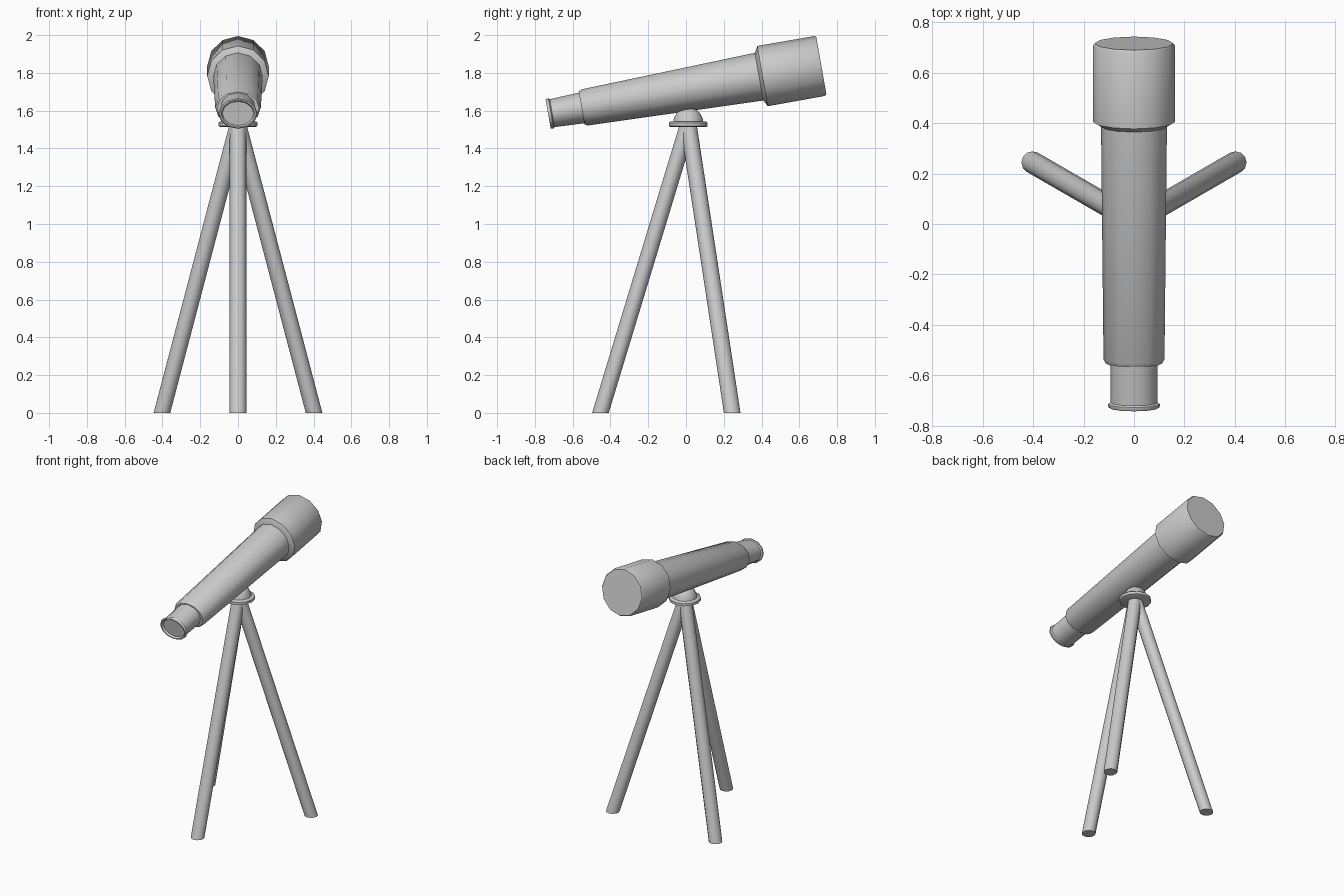
import bpy, bmesh, math
from mathutils import Vector

if "Cube" in bpy.data.objects:
    bpy.data.objects.remove(bpy.data.objects["Cube"])

SEG = 12
grey = bpy.data.materials.new("light_grey")
grey.diffuse_color = (0.6, 0.6, 0.6, 1)
grey.use_nodes = True
grey.node_tree.nodes["Principled BSDF"].inputs["Base Color"].default_value = grey.diffuse_color


def loft(name, rings, right, up):
    """Closed skin through rings of (centre, radius along right, radius along up)."""
    bm = bmesh.new()
    loops = []
    for centre, ra, rb in rings:
        loop = []
        for i in range(SEG):
            a = 2 * math.pi * i / SEG
            loop.append(bm.verts.new(centre + right * (ra * math.cos(a)) + up * (rb * math.sin(a))))
        loops.append(loop)
    for a, b in zip(loops, loops[1:]):
        for i in range(SEG):
            j = (i + 1) % SEG
            bm.faces.new((a[i], a[j], b[j], b[i]))
    bm.faces.new(loops[0][::-1])
    bm.faces.new(loops[-1])
    bmesh.ops.recalc_face_normals(bm, faces=bm.faces)
    mesh = bpy.data.meshes.new(name)
    bm.to_mesh(mesh)
    bm.free()
    mesh.materials.append(grey)
    obj = bpy.data.objects.new(name, mesh)
    bpy.context.collection.objects.link(obj)
    bpy.ops.object.select_all(action='DESELECT')
    obj.select_set(True)
    bpy.context.view_layer.objects.active = obj
    bpy.ops.object.shade_smooth_by_angle(angle=math.radians(42))
    return obj


X, Y, Z = Vector((1, 0, 0)), Vector((0, 1, 0)), Vector((0, 0, 1))

# Optical axis, tilted up towards the back
tilt = math.radians(10)
axis = Vector((0, math.cos(tilt), math.sin(tilt)))
axis_up = Vector((0, -math.sin(tilt), math.cos(tilt)))
eye_end = Vector((0, -0.73, 1.583))


def barrel(name, profile):
    """Profile entries: distance along axis, half width, half height."""
    loft(name, [(eye_end + axis * s, rx, rz) for s, rx, rz in profile], X, axis_up)


# Eyepiece with flared rim and recessed lens
barrel("eyepiece", [(0.014, 0.083, 0.065), (0.0, 0.09, 0.071), (0.0, 0.098, 0.077),
                    (0.006, 0.103, 0.081), (0.016, 0.103, 0.081), (0.022, 0.093, 0.075),
                    (0.20, 0.093, 0.083)])

# Tapered main tube with a chamfered front edge
barrel("main_tube", [(0.18, 0.112, 0.088), (0.196, 0.121, 0.097), (1.16, 0.131, 0.129)])

# Wide hood around the large lens
barrel("lens_hood", [(1.134, 0.131, 0.128), (1.153, 0.163, 0.162),
                     (1.459, 0.163, 0.161), (1.469, 0.156, 0.155)])

# Swivel mount: dome and plate
mount_y = 0.012


def upright(name, profile):
    loft(name, [(Vector((0, mount_y, z)), r, r) for z, r in profile], X, Y)


upright("mount_dome", [(1.53, 0.082), (1.56, 0.076), (1.59, 0.06), (1.607, 0.04), (1.615, 0.02)])
upright("mount_plate", [(1.513, 0.092), (1.518, 0.103), (1.536, 0.103), (1.542, 0.096)])

# Three splayed legs with level feet
for i, name in enumerate(("front_leg", "right_leg", "left_leg")):
    a = math.radians(-90 + 120 * i)
    out = Vector((math.cos(a), math.sin(a), 0))
    side = Z.cross(out)
    base = Vector((0, mount_y, 0))
    loft(name, [(base + out * 0.465, 0.044, 0.044),
                (base + out * 0.002 + Z * 1.525, 0.044, 0.044)], out, side)
